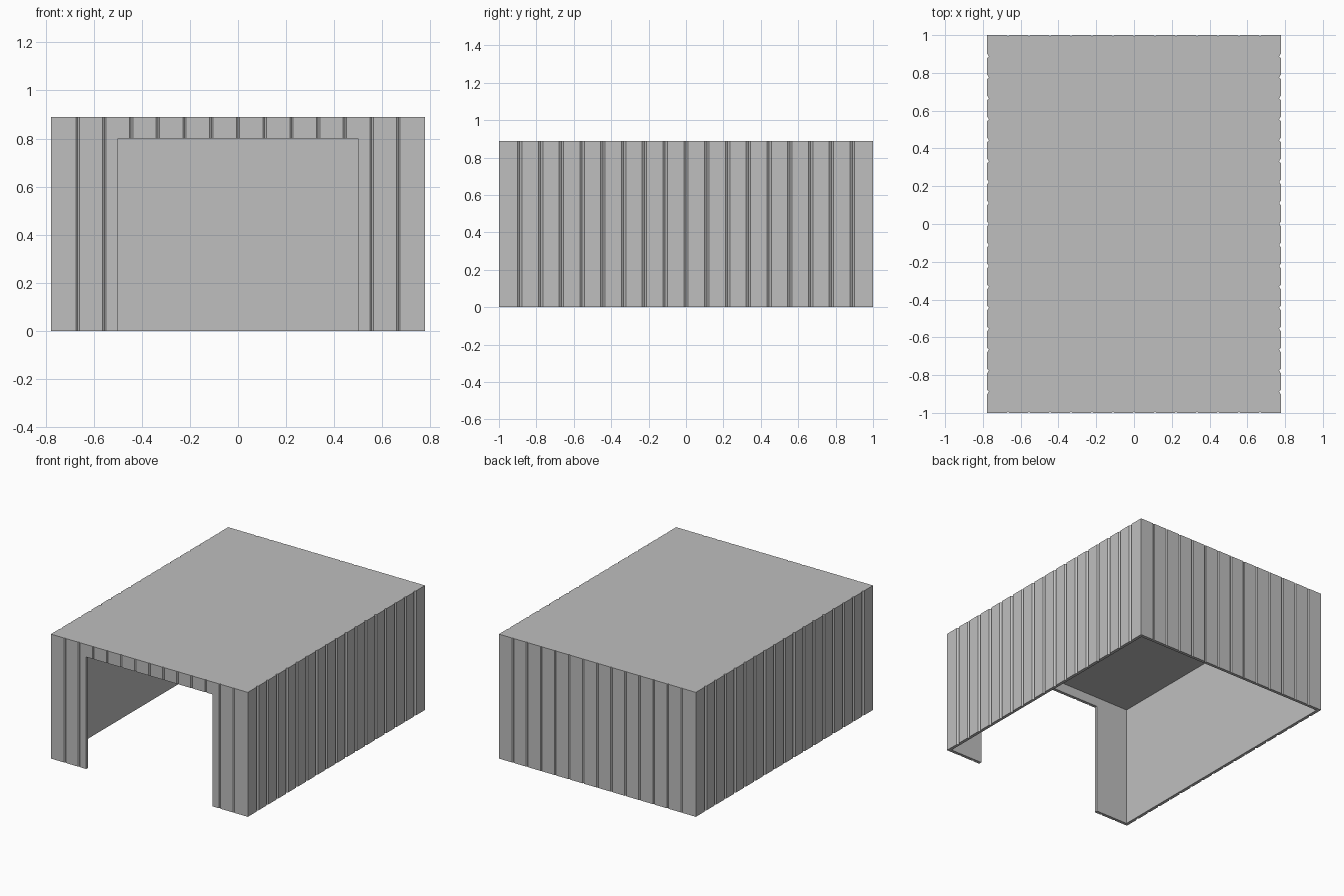
import bpy
import bmesh
from mathutils import Vector

if "Cube" in bpy.data.objects:
    bpy.data.objects.remove(bpy.data.objects["Cube"], do_unlink=True)

HALF_X, HALF_Y, HEIGHT = 0.778, 1.0, 0.889
WALL = 0.022
DOOR_HALF, DOOR_TOP = 0.5, 0.8

grey = bpy.data.materials.new("painted grey metal")
grey.use_nodes = True
colour = (0.52, 0.52, 0.52, 1)
grey.diffuse_color = colour
grey.node_tree.nodes["Principled BSDF"].inputs["Base Color"].default_value = colour


def grooved_edge(start, end, panels, width, depth):
    """Points from start up to end, with a V groove between panels."""
    a, b = Vector(start), Vector(end)
    along = (b - a).normalized()
    inward = Vector((-along.y, along.x))
    points = [a]
    for i in range(1, panels):
        mid = a.lerp(b, i / panels)
        points += [mid - along * width / 2, mid + inward * depth, mid + along * width / 2]
    return points


def new_object(name, bm):
    mesh = bpy.data.meshes.new(name)
    bmesh.ops.recalc_face_normals(bm, faces=bm.faces)
    bm.to_mesh(mesh)
    bm.free()
    mesh.materials.append(grey)
    obj = bpy.data.objects.new(name, mesh)
    bpy.context.collection.objects.link(obj)
    return obj


def box(name, low, high):
    bm = bmesh.new()
    bmesh.ops.create_cube(bm, size=1)
    low, high = Vector(low), Vector(high)
    bmesh.ops.scale(bm, vec=high - low, verts=bm.verts)
    bmesh.ops.translate(bm, vec=(low + high) / 2, verts=bm.verts)
    return new_object(name, bm)


def cut(target, cutter):
    cutter.hide_render = True
    mod = target.modifiers.new("cut", 'BOOLEAN')
    mod.operation = 'DIFFERENCE'
    mod.solver = 'EXACT'
    mod.object = cutter
    bpy.context.view_layer.objects.active = target
    bpy.ops.object.modifier_apply(modifier=mod.name)
    bpy.data.objects.remove(cutter, do_unlink=True)


# Panelled shell: grooved floor plan raised to the roof
corners = [(-HALF_X, -HALF_Y), (HALF_X, -HALF_Y), (HALF_X, HALF_Y), (-HALF_X, HALF_Y)]
outline = []
for i, corner in enumerate(corners):
    is_side = i % 2 == 1
    outline += grooved_edge(corner, corners[(i + 1) % 4],
                            18 if is_side else 14,
                            0.024 if is_side else 0.014,
                            0.010 if is_side else 0.006)

bm = bmesh.new()
plan = bm.faces.new([bm.verts.new((p.x, p.y, 0)) for p in outline])
raised = bmesh.ops.extrude_face_region(bm, geom=[plan], use_keep_orig=True)
bmesh.ops.translate(bm, vec=(0, 0, HEIGHT),
                    verts=[g for g in raised["geom"] if isinstance(g, bmesh.types.BMVert)])
shell = new_object("garage_shell", bm)

# Hollow interior, open underneath
cut(shell, box("room_cutter", (WALL - HALF_X, WALL - HALF_Y, -0.1),
               (HALF_X - WALL, HALF_Y - WALL, HEIGHT - WALL)))

# Front doorway
cut(shell, box("door_cutter", (-DOOR_HALF, -HALF_Y - 0.1, -0.1),
               (DOOR_HALF, -HALF_Y + 0.1, DOOR_TOP)))
